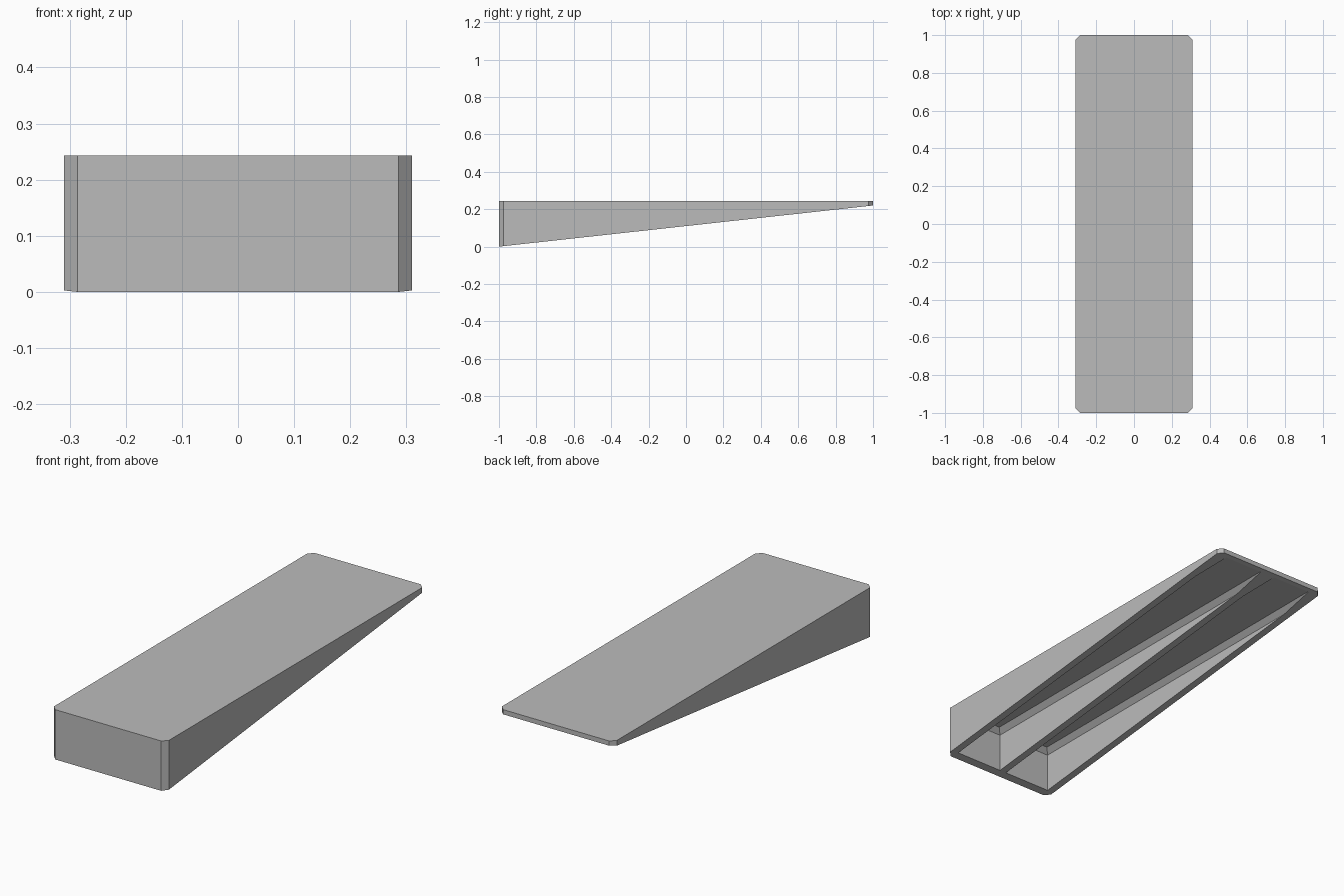
import bpy
import bmesh

cube = bpy.data.objects.get("Cube")
if cube:
    bpy.data.objects.remove(cube, do_unlink=True)

HALF_W, HALF_L, TOP = 0.31, 1.0, 0.243
CHAMFER, WALL, SLOPE = 0.024, 0.036, 0.11

grey = bpy.data.materials.new("plain_grey")
grey.use_nodes = True
grey.diffuse_color = (0.5, 0.5, 0.5, 1)
grey.node_tree.nodes["Principled BSDF"].inputs["Base Color"].default_value = (0.5, 0.5, 0.5, 1)


def loft(name, rings):
    """Closed solid through rings of points, listed bottom to top."""
    bm = bmesh.new()
    loops = [[bm.verts.new(p) for p in ring] for ring in rings]
    n = len(loops[0])
    for low, high in zip(loops, loops[1:]):
        for i in range(n):
            j = (i + 1) % n
            bm.faces.new((low[i], low[j], high[j], high[i]))
    bm.faces.new(loops[0][::-1])
    bm.faces.new(loops[-1])
    bmesh.ops.recalc_face_normals(bm, faces=bm.faces)
    mesh = bpy.data.meshes.new(name)
    bm.to_mesh(mesh)
    bm.free()
    mesh.materials.append(grey)
    obj = bpy.data.objects.new(name, mesh)
    bpy.context.collection.objects.link(obj)
    return obj


def rectangle(x0, x1, y0, y1, z):
    return [(x0, y0, z), (x1, y0, z), (x1, y1, z), (x0, y1, z)]


# Wedge body: rectangle with clipped corners, flat top, sloping underside
w, l, c = HALF_W, HALF_L, CHAMFER
outline = [(c - w, -l), (w - c, -l), (w, c - l), (w, l - c),
           (w - c, l), (c - w, l), (-w, l - c), (-w, c - l)]
wedge = loft("wedge_body", [
    [(x, y, SLOPE * (y + l)) for x, y in outline],
    [(x, y, TOP) for x, y in outline],
])

# Two hollow pockets underneath, either side of a central rib
ceiling = TOP - CHAMFER
inner, outer = WALL / 2, HALF_W - WALL
front, back = WALL + 0.005 - l, l - CHAMFER
for side, x0, x1 in (("left", inner, outer), ("right", -outer, -inner)):
    cutter = loft(side + "_pocket_cutter", [
        rectangle(x0, x1, front, back, -0.1),
        rectangle(x0, x1, front, back, ceiling - c),
        rectangle(x0 + c, x1 - c, front + c, back, ceiling),
    ])
    cutter.hide_render = True
    cutter.hide_set(True)
    cutter.display_type = 'WIRE'
    cut = wedge.modifiers.new(side + "_pocket", 'BOOLEAN')
    cut.operation = 'DIFFERENCE'
    cut.solver = 'EXACT'
    cut.object = cutter

# Bake the cuts and drop the helpers
bpy.context.view_layer.update()
baked = bpy.data.meshes.new_from_object(
    wedge.evaluated_get(bpy.context.evaluated_depsgraph_get()))
cutters = [m.object for m in wedge.modifiers]
wedge.modifiers.clear()
wedge.data = baked
for cutter in cutters:
    bpy.data.objects.remove(cutter, do_unlink=True)
